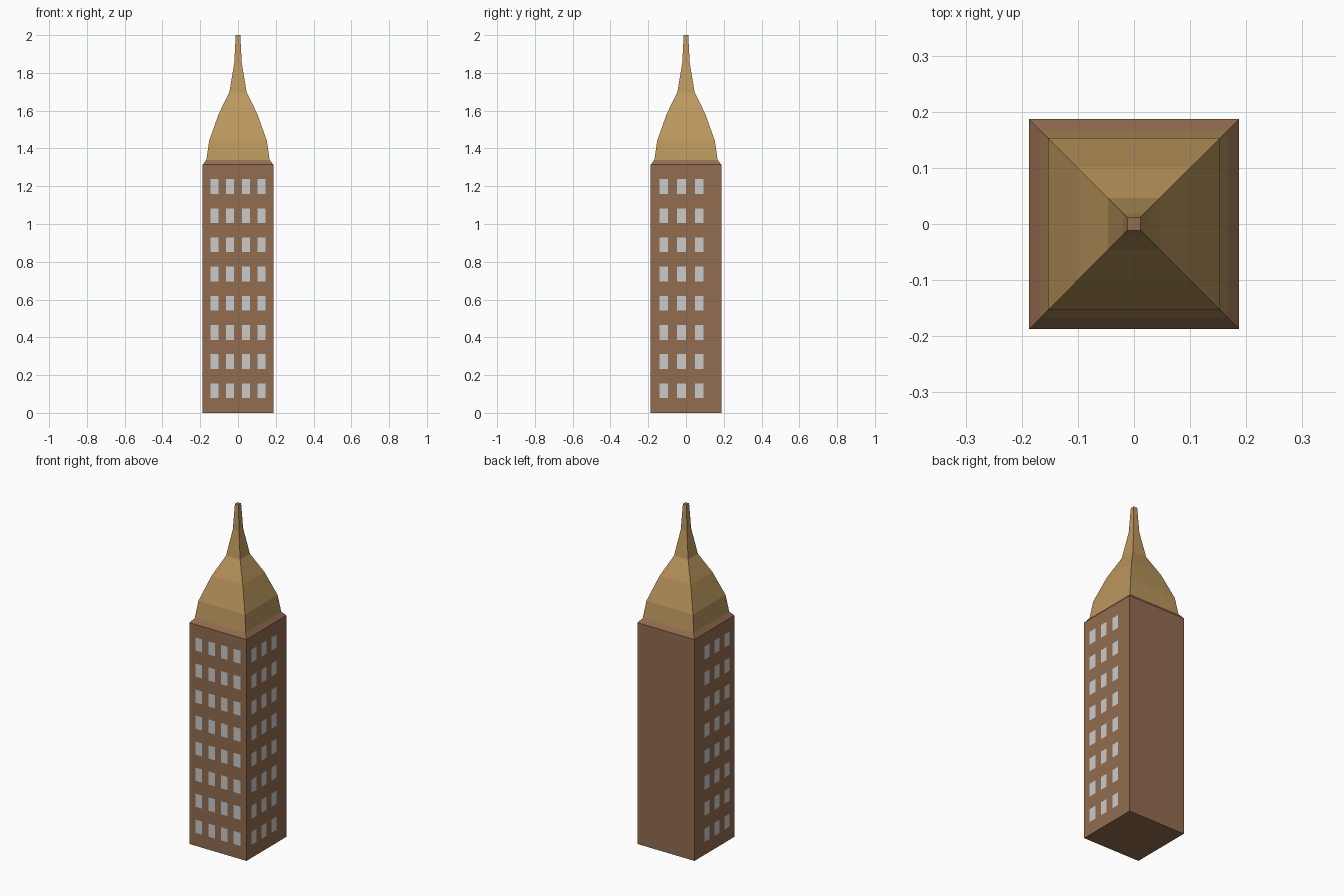
import bpy, bmesh
from mathutils import Vector

if "Cube" in bpy.data.objects:
    bpy.data.objects.remove(bpy.data.objects["Cube"])


def material(name, rgb):
    m = bpy.data.materials.new(name)
    m.diffuse_color = (*rgb, 1)
    m.use_nodes = True
    m.node_tree.nodes["Principled BSDF"].inputs["Base Color"].default_value = m.diffuse_color
    return m


def finish(name, bm, mat=None):
    me = bpy.data.meshes.new(name)
    bm.to_mesh(me)
    bm.free()
    ob = bpy.data.objects.new(name, me)
    bpy.context.collection.objects.link(ob)
    if mat:
        me.materials.append(mat)
    return ob


def square_loft(name, profile, mat, bottom=True, top=True):
    """Stack square rings given as (half width, z) and skin them."""
    bm = bmesh.new()
    rings = [[bm.verts.new((sx * h, sy * h, z))
              for sx, sy in ((-1, -1), (1, -1), (1, 1), (-1, 1))]
             for h, z in profile]
    for a, b in zip(rings, rings[1:]):
        for i in range(4):
            j = (i + 1) % 4
            bm.faces.new((a[i], a[j], b[j], b[i]))
    if bottom:
        bm.faces.new(rings[0][::-1])
    if top:
        bm.faces.new(rings[-1])
    return finish(name, bm, mat)


def window_grid(name, origin, across, centres, width):
    """Rows of flat window panes along one wall."""
    bm = bmesh.new()
    origin, across = Vector(origin), Vector(across)
    for row in range(8):
        z = 0.117 + row * 0.1545
        for c in centres:
            corners = ((-1, -1), (1, -1), (1, 1), (-1, 1))
            bm.faces.new([bm.verts.new(origin + across * (c + u * width / 2)
                                       + Vector((0, 0, z + v * 0.039)))
                          for u, v in corners])
    return finish(name, bm)


brown = material("brown_brick", (0.29, 0.15, 0.08))
gold = material("gold_roof", (0.50, 0.31, 0.11))
HALF = 0.187

# Tower block with sloped shoulder
square_loft("tower_body", [(HALF, 0), (HALF, 1.314), (0.167, 1.34)], brown, top=False)

# Flared spire roof
square_loft("spire_roof", [(0.167, 1.34), (0.153, 1.44), (0.102, 1.583),
                           (0.046, 1.697), (0.02, 1.85), (0.012, 2.0)],
            gold, bottom=False, top=False)

# Small brown cap on the tip
square_loft("spire_tip", [(0.012, 1.999), (0.012, 2.0)], brown, bottom=False)

# Windows on front and both sides; the back wall is blank
out = HALF + 0.001
side = (-0.117, -0.024, 0.07)
window_grid("front_windows", (0, -out, 0), (1, 0, 0), (-0.125, -0.042, 0.042, 0.125), 0.043)
window_grid("right_windows", (out, 0, 0), (0, 1, 0), side, 0.046)
window_grid("left_windows", (-out, 0, 0), (0, -1, 0), [-c for c in side], 0.046)
